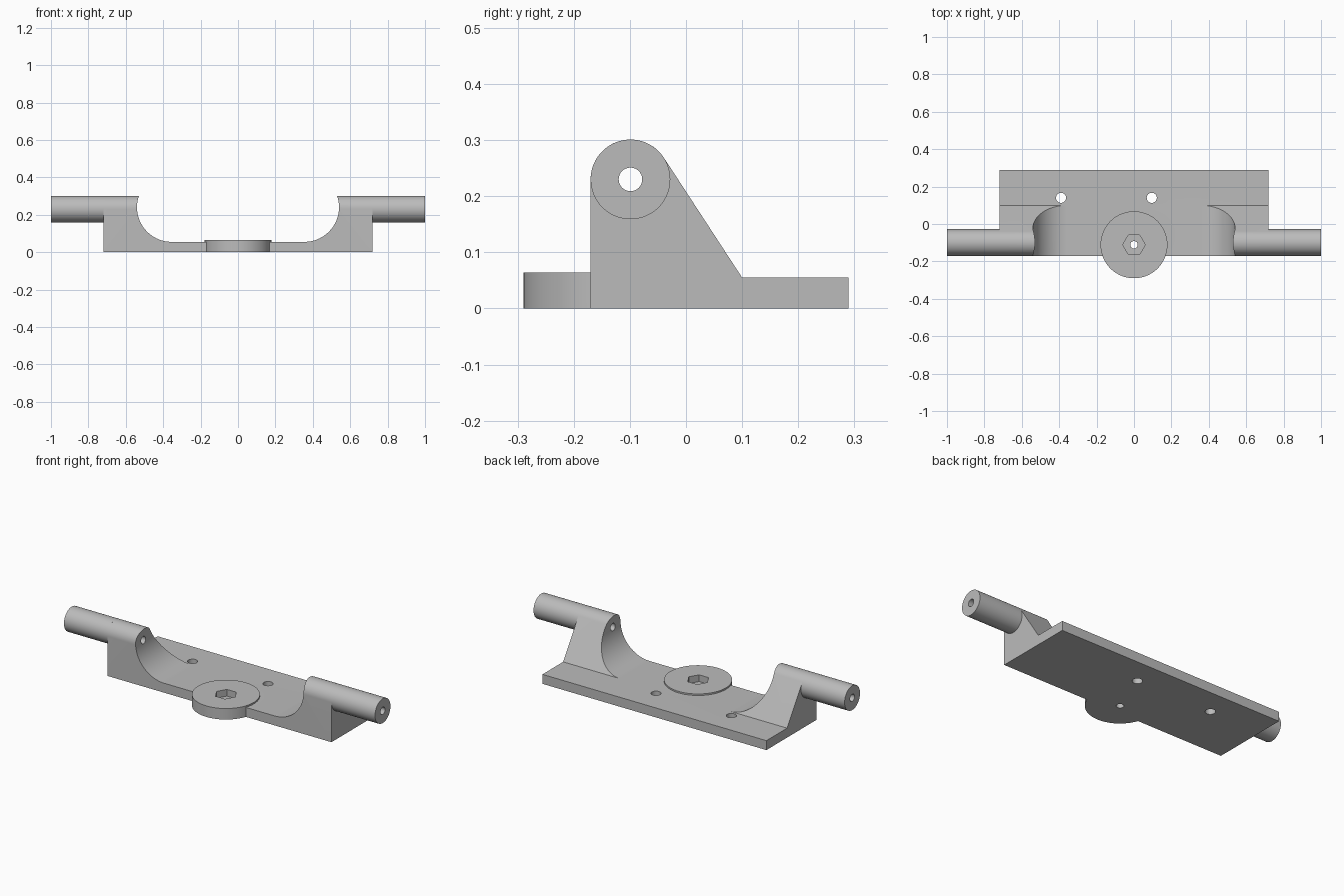
import bpy, bmesh
from math import sin, cos, radians, hypot, atan2, asin, pi

cube = bpy.data.objects.get("Cube")
if cube:
    bpy.data.objects.remove(cube, do_unlink=True)

# One plain grey finish
GREY = (0.5, 0.5, 0.5, 1)
grey = bpy.data.materials.new("plain grey")
grey.use_nodes = True
grey.diffuse_color = GREY
bsdf = next(n for n in grey.node_tree.nodes if n.type == 'BSDF_PRINCIPLED')
bsdf.inputs["Base Color"].default_value = GREY

# Main dimensions
HALF_BODY, HALF_SPAN = 0.72, 1.0
FRONT, BACK, SLOPE_FOOT = -0.17, 0.29, 0.10
PLATE, DISC_TOP = 0.055, 0.064
ROD_R, ROD_Y, ROD_Z = 0.071, -0.099, 0.23
DISC_Y, DISC_R = -0.111, 0.179


def arc(cx, cy, r, start, end, steps):
    """Points from the start angle to the end angle, in degrees."""
    angles = [radians(start + (end - start) * i / steps) for i in range(steps + 1)]
    return [(cx + r * cos(a), cy + r * sin(a)) for a in angles]


def circle(cx, cy, r, sides=64):
    return arc(cx, cy, r, 0, 360, sides)[:-1]


def prism(name, outline, axis, lo, hi):
    """Extrude a closed 2D outline along an axis."""
    place = {'x': lambda a, b, t: (t, a, b),
             'y': lambda a, b, t: (a, t, b),
             'z': lambda a, b, t: (a, b, t)}[axis]
    bm = bmesh.new()
    rings = [[bm.verts.new(place(a, b, t)) for a, b in outline] for t in (lo, hi)]
    for ring in rings:
        bm.faces.new(ring)
    n = len(outline)
    for i in range(n):
        j = (i + 1) % n
        bm.faces.new((rings[0][i], rings[0][j], rings[1][j], rings[1][i]))
    bmesh.ops.recalc_face_normals(bm, faces=bm.faces)
    mesh = bpy.data.meshes.new(name)
    bm.to_mesh(mesh)
    bm.free()
    mesh.materials.append(grey)
    obj = bpy.data.objects.new(name, mesh)
    bpy.context.collection.objects.link(obj)
    return obj


def activate(obj):
    bpy.ops.object.select_all(action='DESELECT')
    obj.select_set(True)
    bpy.context.view_layer.objects.active = obj


def combine(target, tool, operation='DIFFERENCE'):
    """Apply a boolean and throw the tool away."""
    mod = target.modifiers.new("boolean", 'BOOLEAN')
    mod.operation, mod.solver, mod.object = operation, 'EXACT', tool
    activate(target)
    bpy.ops.object.modifier_apply(modifier=mod.name)
    bpy.data.objects.remove(tool, do_unlink=True)


# Bracket body: flat plate, sloped back, rounded top tangent to the slope
dy, dz = ROD_Y - SLOPE_FOOT, ROD_Z - PLATE
tangent = (atan2(dz, dy) - asin(ROD_R / hypot(dy, dz)) - pi / 2) * 180 / pi
outline = [(FRONT, 0), (BACK, 0), (BACK, PLATE), (SLOPE_FOOT, PLATE)]
outline += arc(ROD_Y, ROD_Z, ROD_R, tangent, 180, 32)
body = prism("bracket_body", outline, 'x', -HALF_BODY, HALF_BODY)

# Wide rounded gap between the two uprights
GAP_R, GAP_X = 0.185, 0.355
right_wall = arc(GAP_X, PLATE + GAP_R, GAP_R, -90, 30, 32)
right_wall[0] = (GAP_X, PLATE)
left_wall = [(-a, b) for a, b in reversed(right_wall)]
combine(body, prism("gap_cutter", right_wall + left_wall, 'y', -0.4, 0.2))

# Round boss with a hexagonal socket and a through hole
combine(body, prism("boss", circle(0, DISC_Y, DISC_R, 96), 'z', 0, DISC_TOP), 'UNION')
combine(body, prism("socket", circle(0, DISC_Y, 0.06, 6), 'z', 0.025, 0.2))
combine(body, prism("boss_hole", circle(0, DISC_Y, 0.02, 32), 'z', -0.1, 0.2))

# Two mounting holes in the plate
for x in (-0.39, 0.095):
    combine(body, prism("mount_hole", circle(x, 0.14, 0.027, 32), 'z', -0.1, 0.2))


def bore(obj):
    combine(obj, prism("bore", circle(ROD_Y, ROD_Z, 0.021, 32), 'x', -1.2, 1.2))


bore(body)
parts = [body]

# Hollow pivot rods on both ends
for side, name in ((1, "left_pivot_rod"), (-1, "right_pivot_rod")):
    rod = prism(name, circle(ROD_Y, ROD_Z, ROD_R), 'x',
                *sorted((side * HALF_BODY, side * HALF_SPAN)))
    bore(rod)
    parts.append(rod)

for obj in parts:
    activate(obj)
    bpy.ops.object.shade_smooth_by_angle(angle=radians(30))
